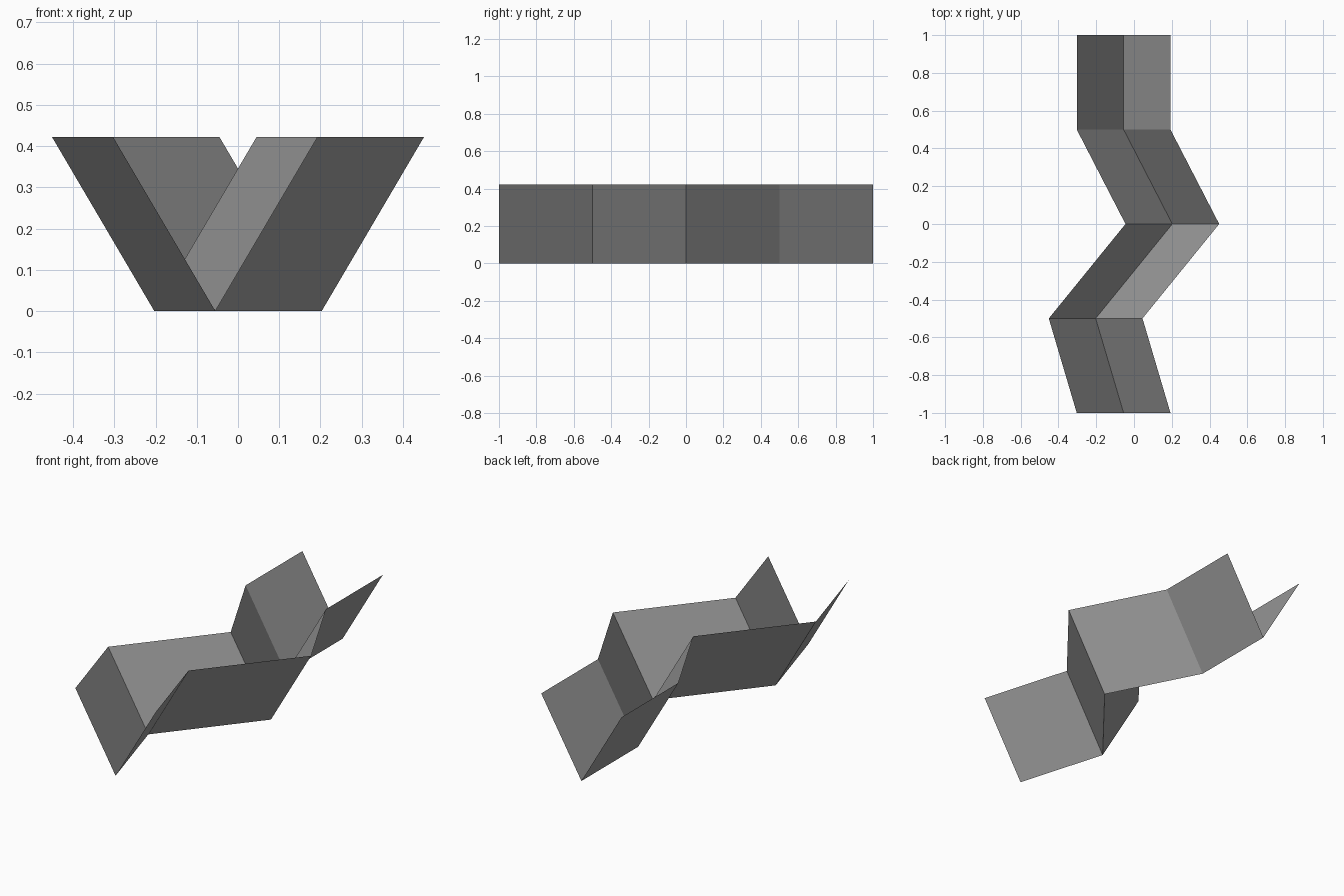
import bpy
import bmesh

default_cube = bpy.data.objects.get("Cube")
if default_cube:
    bpy.data.objects.remove(default_cube, do_unlink=True)

# Plain grey for the whole folded sheet
grey = bpy.data.materials.new("plain grey")
grey.use_nodes = True
colour = (0.33, 0.33, 0.33, 1)
grey.diffuse_color = colour
shader = next(n for n in grey.node_tree.nodes if n.type == "BSDF_PRINCIPLED")
shader.inputs["Base Color"].default_value = colour

# V-shaped cross-section as (x, z), and the zigzag valley line as (x, y)
half_width, height = 0.248, 0.422
profile = [(-half_width, height), (0, 0), (half_width, height)]
valley = [(-0.055, -1), (-0.203, -0.5), (0.203, 0), (-0.055, 0.5), (-0.055, 1)]

# Sweep the profile along the valley line
bm = bmesh.new()
rows = [[bm.verts.new((x + px, y, pz)) for px, pz in profile] for x, y in valley]
for near, far in zip(rows, rows[1:]):
    for i in range(len(profile) - 1):
        bm.faces.new((near[i], near[i + 1], far[i + 1], far[i]))
bm.normal_update()

mesh = bpy.data.meshes.new("folded_channel")
bm.to_mesh(mesh)
bm.free()
mesh.materials.append(grey)
channel = bpy.data.objects.new("folded_channel", mesh)
bpy.context.collection.objects.link(channel)
